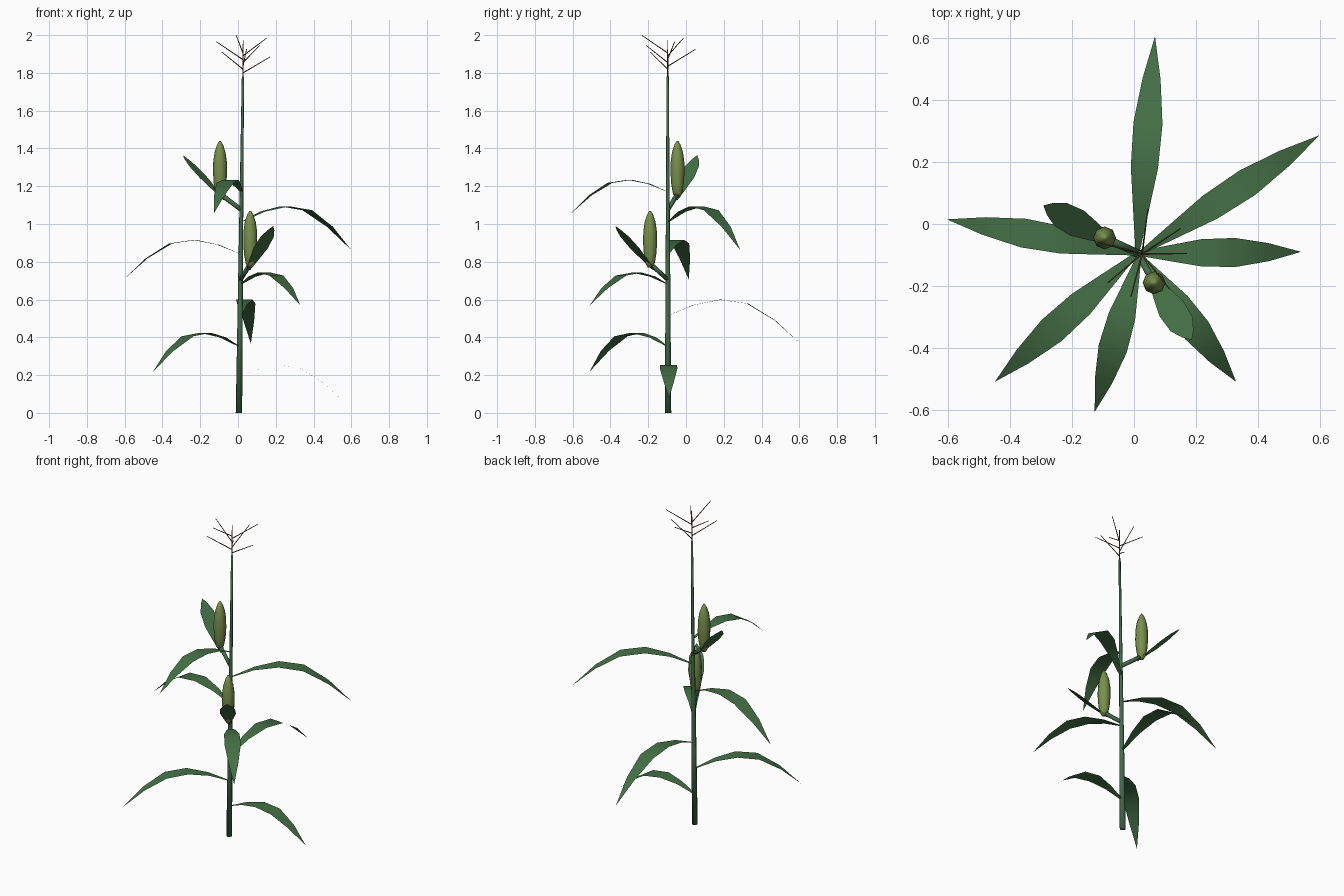
import bpy, math
from mathutils import Vector

cube = bpy.data.objects.get("Cube")
if cube:
    bpy.data.objects.remove(cube)


def material(name, rgb):
    m = bpy.data.materials.new(name)
    m.use_nodes = True
    m.diffuse_color = (*rgb, 1)
    m.node_tree.nodes["Principled BSDF"].inputs["Base Color"].default_value = (*rgb, 1)
    return m


LEAF = material("leaf green", (0.058, 0.16, 0.06))
STALK = material("stalk green", (0.055, 0.15, 0.07))
HUSK = material("husk green", (0.19, 0.28, 0.075))
TASSEL = material("tassel brown", (0.14, 0.09, 0.045))


def add(name, verts, faces, mat):
    me = bpy.data.meshes.new(name)
    me.from_pydata(verts, [], faces)
    me.materials.append(mat)
    me.shade_smooth()
    ob = bpy.data.objects.new(name, me)
    bpy.context.collection.objects.link(ob)
    return ob


def tube(name, rings, sides, mat):
    """Closed round body through (centre, radius) rings, with an axis from first to last."""
    axis = (Vector(rings[-1][0]) - Vector(rings[0][0])).normalized()
    turn = Vector((0, 0, 1)).rotation_difference(axis)
    verts, faces = [], []
    for centre, r in rings:
        for k in range(sides):
            a = math.tau * k / sides
            verts.append(Vector(centre) + turn @ Vector((r * math.cos(a), r * math.sin(a), 0)))
    for i in range(len(rings) - 1):
        for k in range(sides):
            n = (k + 1) % sides
            a, b = i * sides, (i + 1) * sides
            faces.append((a + k, a + n, b + n, b + k))
    last = (len(rings) - 1) * sides
    faces += [tuple(reversed(range(sides))), tuple(range(last, last + sides))]
    return add(name, verts, faces, mat)


def blade(name, spine, halves, side):
    """Flat leaf: a strip along the spine that ends in a point."""
    verts, faces = [], []
    for p, h in zip(spine[:-1], halves):
        verts += [p - side * h, p, p + side * h]
    verts.append(spine[-1])
    n = len(spine) - 1
    for i in range(n - 1):
        for j in (0, 1):
            a = 3 * i + j
            faces.append((a, a + 1, a + 4, a + 3))
    a = 3 * (n - 1)
    faces += [(a, a + 1, a + 3), (a + 1, a + 2, a + 3)]
    return add(name, verts, faces, LEAF)


BASE, TOP = Vector((0.005, -0.095, 0)), Vector((0.026, -0.097, 1.78))


def stalk_at(z):
    return BASE.lerp(TOP, z / TOP.z)


# Stalk
tube("stalk", [(stalk_at(z), 0.017 - 0.0062 * z) for z in (0, 0.45, 0.9, 1.35, 1.78)], 8, STALK)

# Arching leaves: tip x, tip y, height where the leaf leaves the stalk
ARCH = [(0, 0), (0.195, 0.08), (0.395, 0.12), (0.6, 0.09), (0.805, -0.035), (1, -0.212)]
WIDTHS = (0.006, 0.025, 0.044, 0.047, 0.029)
LEAVES = [(0.54, -0.09, 0.19), (-0.45, -0.51, 0.35), (0.068, 0.607, 0.515), (0.33, -0.51, 0.68),
          (-0.605, 0.015, 0.84), (0.6, 0.287, 1.01), (-0.127, -0.607, 1.17)]
for i, (x, y, z) in enumerate(LEAVES):
    root = stalk_at(z)
    reach = Vector((x - root.x, y - root.y, 0))
    length = reach.length
    out = reach.normalized()
    spine = [root + out * (d * length) + Vector((0, 0, h * length)) for d, h in ARCH]
    blade(f"leaf_{i + 1}", spine, WIDTHS, Vector((-out.y, out.x, 0)))

# Ears: each has a shank, a husk and one upright husk leaf
HUSK_PROFILE = [(0, 0.012), (0.02, 0.024), (0.07, 0.033), (0.13, 0.037),
                (0.19, 0.036), (0.24, 0.029), (0.28, 0.016), (0.3, 0.004)]
EARS = [("lower", (0.065, -0.19, 0.77), 0.705, (0.187, -0.375, 0.99)),
        ("upper", (-0.095, -0.045, 1.14), 1.075, (-0.293, 0.06, 1.365))]
for name, foot, z, tip in EARS:
    foot, tip, root = Vector(foot), Vector(tip), stalk_at(z)
    tube(f"{name}_ear_shank", [(root, 0.012), (foot + Vector((0, 0, 0.02)), 0.013)], 6, STALK)
    tube(f"{name}_ear", [(foot + Vector((0, 0, h)), r) for h, r in HUSK_PROFILE], 8, HUSK)
    start = root.lerp(foot, 0.8)
    out = (tip - start).normalized()
    side = Vector((-out.y, out.x, 0)).normalized()
    spine = [start.lerp(tip, t) for t in (0, 0.25, 0.5, 0.75, 0.9, 1)]
    blade(f"{name}_ear_leaf", spine, (0.012, 0.03, 0.046, 0.042, 0.022), side)

# Tassel: central spike and side branches (height on the spike, tip)
tube("tassel_spike", [(TOP - Vector((0, 0, 0.01)), 0.0035), ((0.027, -0.097, 1.975), 0.002)], 5, TASSEL)
BRANCHES = [(1.8, (0.17, -0.095, 1.885)), (1.82, (-0.085, -0.19, 1.91)), (1.835, (0.045, 0.05, 1.925)),
            (1.855, (0.115, -0.21, 1.945)), (1.87, (-0.115, -0.06, 1.965)), (1.89, (0.15, -0.015, 1.983)),
            (1.905, (-0.01, -0.235, 2.0))]
for i, (z, tip) in enumerate(BRANCHES):
    tube(f"tassel_branch_{i + 1}", [((TOP.x, TOP.y, z), 0.003), (tip, 0.002)], 5, TASSEL)
